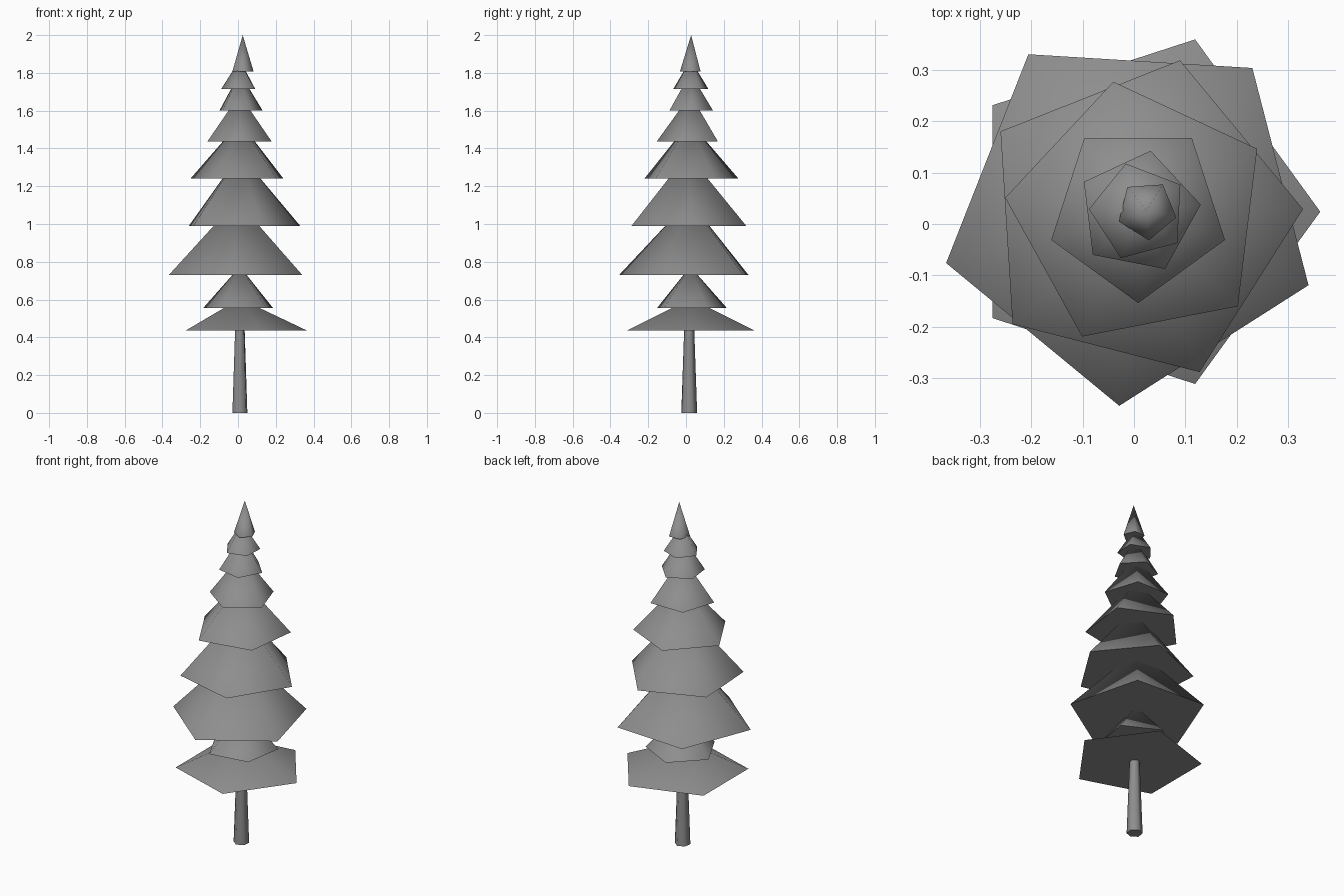
import bpy, bmesh
from math import radians, cos, sin

if "Cube" in bpy.data.objects:
    bpy.data.objects.remove(bpy.data.objects["Cube"])

mat = bpy.data.materials.new("grey")
mat.diffuse_color = (0.27, 0.27, 0.27, 1.0)
mat.use_nodes = True
mat.node_tree.nodes["Principled BSDF"].inputs["Base Color"].default_value = mat.diffuse_color


def ring(bm, x, y, z, radius, angle, sides):
    """One horizontal polygon of vertices."""
    turn = radians(angle)
    step = radians(360 / sides)
    return [bm.verts.new((x + radius * cos(turn + i * step),
                          y + radius * sin(turn + i * step), z))
            for i in range(sides)]


def finish(name, bm, caps):
    """Smooth sides, with a crisp edge around each flat cap."""
    for face in bm.faces:
        face.smooth = face not in caps
    for cap in caps:
        for edge in cap.edges:
            edge.smooth = False
    bmesh.ops.recalc_face_normals(bm, faces=bm.faces)
    mesh = bpy.data.meshes.new(name)
    bm.to_mesh(mesh)
    bm.free()
    mesh.materials.append(mat)
    bpy.context.collection.objects.link(bpy.data.objects.new(name, mesh))


def cone(name, x, y, base, tip, radius, angle, sides=5):
    """Closed five-sided cone."""
    bm = bmesh.new()
    rim = ring(bm, x, y, base, radius, angle, sides)
    apex = bm.verts.new((x, y, tip))
    cap = bm.faces.new(rim[::-1])
    for i in range(sides):
        bm.faces.new((rim[i], rim[(i + 1) % sides], apex))
    finish(name, bm, [cap])


def tapered_post(name, x, y, height, low_radius, high_radius, angle, sides):
    bm = bmesh.new()
    low = ring(bm, x, y, 0.0, low_radius, angle, sides)
    high = ring(bm, x, y, height, high_radius, angle, sides)
    caps = [bm.faces.new(low[::-1]), bm.faces.new(high)]
    for i in range(sides):
        j = (i + 1) % sides
        bm.faces.new((low[i], low[j], high[j], high[i]))
    finish(name, bm, caps)


# Trunk
tapered_post("trunk", 0.010, 0.017, 0.47, 0.0425, 0.026, 81, 6)

# Foliage tiers from bottom to top: x, y, base, tip, radius, angle
tiers = [
    (0.010, 0.024, 0.437, 0.605, 0.353, 0),
    (0.010, 0.022, 0.556, 0.775, 0.196, 27),
    (-0.006, 0.017, 0.730, 1.125, 0.372, -21.5),
    (0.010, 0.009, 0.990, 1.370, 0.320, 3.6),
    (0.010, 0.019, 1.241, 1.540, 0.263, 29),
    (0.008, 0.024, 1.438, 1.685, 0.178, -18),
    (0.009, 0.023, 1.601, 1.800, 0.122, 7),
    (0.009, 0.024, 1.716, 1.870, 0.097, 33),
    (0.025, 0.027, 1.808, 2.000, 0.059, -14),
]
for n, tier in enumerate(tiers, 1):
    cone(f"foliage_tier_{n}", *tier)
